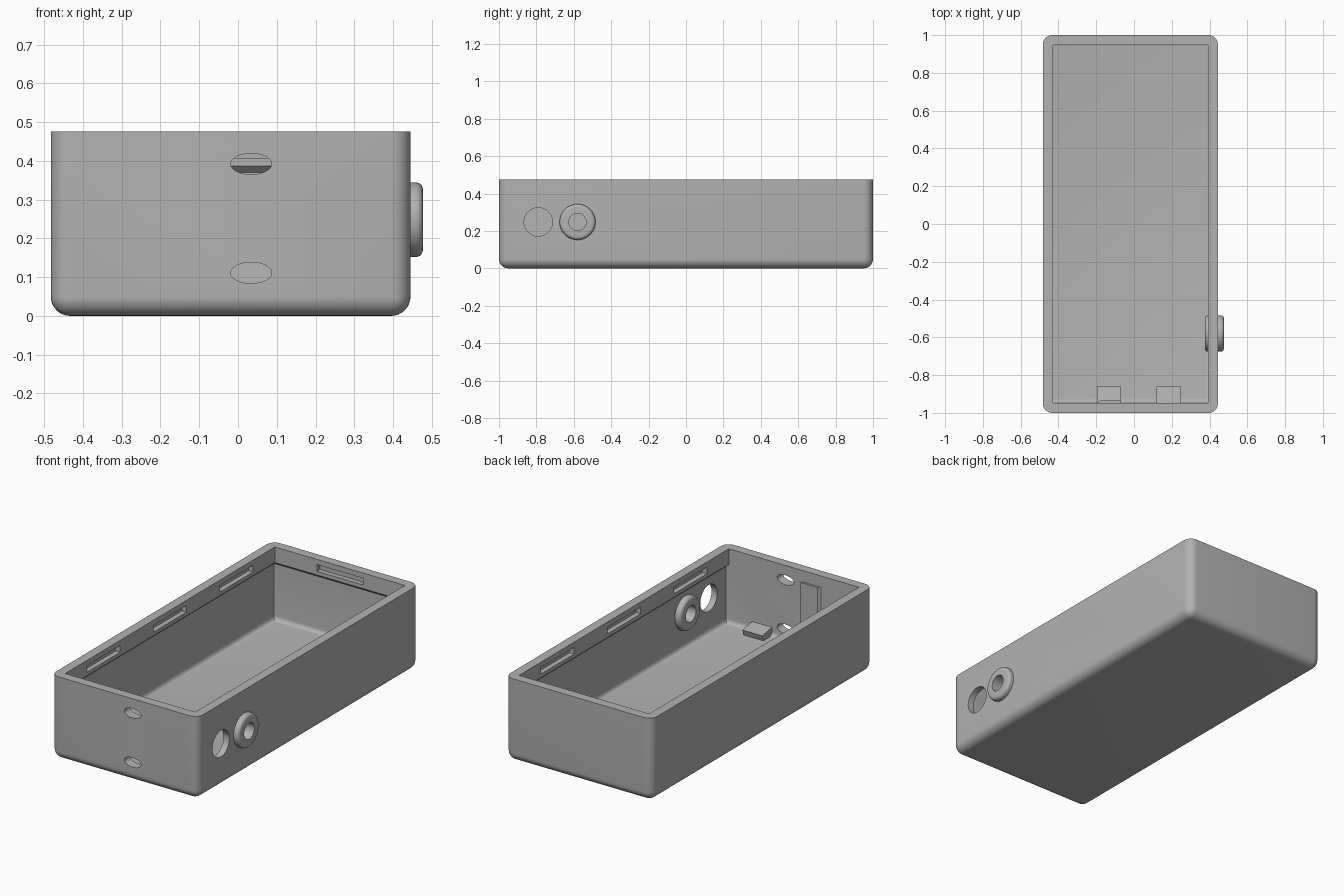
import bpy, bmesh, math
from mathutils import Matrix, Vector

if "Cube" in bpy.data.objects:
    bpy.data.objects.remove(bpy.data.objects["Cube"])

grey = bpy.data.materials.new("plain grey")
grey.diffuse_color = (0.45, 0.45, 0.45, 1)
grey.use_nodes = True
grey.node_tree.nodes["Principled BSDF"].inputs["Base Color"].default_value = grey.diffuse_color
CX, HW, TOP, FLOOR = -0.019, 0.464, 0.475, 0.05   # box centre x, half width, heights
FRONT = -0.947                                    # inner face of front wall


def add(name, bm):
    bmesh.ops.recalc_face_normals(bm, faces=bm.faces)
    me = bpy.data.meshes.new(name)
    bm.to_mesh(me)
    bm.free()
    ob = bpy.data.objects.new(name, me)
    bpy.context.collection.objects.link(ob)
    me.materials.append(grey)
    return ob


def box_bm(x0, x1, y0, y1, z0, z1):
    bm = bmesh.new()
    m = Matrix.Translation(((x0 + x1) / 2, (y0 + y1) / 2, (z0 + z1) / 2)) \
        @ Matrix.Diagonal((x1 - x0, y1 - y0, z1 - z0, 1))
    bmesh.ops.create_cube(bm, size=1, matrix=m)
    return bm


def cylinder(name, axis, centre, r1, r2, depth):
    """Elliptic cylinder along x or y; r1 is horizontal, r2 vertical."""
    bm = bmesh.new()
    rot = Matrix.Rotation(math.pi / 2, 4, 'X')
    if axis == 'X':
        rot = Matrix.Rotation(math.pi / 2, 4, 'Z') @ rot
    m = Matrix.Translation(centre) @ rot @ Matrix.Diagonal((r1, r2, depth, 1))
    bmesh.ops.create_cone(bm, cap_ends=True, segments=48, radius1=1, radius2=1,
                          depth=1, matrix=m)
    return add(name, bm)


def loft(rings):
    """Closed solid through rings of equal point count."""
    bm = bmesh.new()
    vs = [[bm.verts.new(p) for p in r] for r in rings]
    n = len(vs[0])
    for a, b in zip(vs, vs[1:]):
        for i in range(n):
            bm.faces.new((a[i], a[(i + 1) % n], b[(i + 1) % n], b[i]))
    bm.faces.new(vs[0])
    bm.faces.new(vs[-1])
    return bm


def smooth(ob):
    bpy.ops.object.select_all(action='DESELECT')
    bpy.context.view_layer.objects.active = ob
    ob.select_set(True)
    bpy.ops.object.shade_smooth_by_angle(angle=math.radians(30))


# Outer body with rounded upright and bottom edges
bm = box_bm(CX - HW, CX + HW, -1, 1, 0, TOP)
edges = [e for e in bm.edges if not all(v.co.z > TOP - 0.01 for v in e.verts)]
bmesh.ops.bevel(bm, geom=edges, offset=0.05, segments=8, profile=0.5, affect='EDGES')
case = add("case", bm)

# Cavity: filleted floor, thin walls, thicker rim band with chamfered underside
cutters = []
THIN, BAND, R = 0.036, 0.053, 0.025
levels = []
for k in range(6):
    a = k / 5 * math.pi / 2
    levels.append((FLOOR + R * (1 - math.cos(a)), THIN + R * (1 - math.sin(a))))
levels += [(0.37, THIN), (0.386, BAND), (0.6, BAND)]
rings = []
for z, t in levels:
    f = FRONT + max(0, t - THIN) * (z < 0.2)
    x0, x1 = CX - HW + t, CX + HW - t
    rings.append([(x0, f, z), (x1, f, z), (x1, 1 - t, z), (x0, 1 - t, z)])
cutters.append(add("cavity_cutter", loft(rings)))

# Snap slots in the rim band: three per side, one at the back
DEEP = 0.028
for s in (-1, 1):
    xin = CX + s * (HW - BAND)
    for y in (-0.6, 0, 0.6):
        xa, xb = sorted((xin - s * 0.02, xin + s * DEEP))
        cutters.append(add("side_slot_cutter", box_bm(xa, xb, y - 0.15, y + 0.15, 0.407, 0.445)))
cutters.append(add("back_slot_cutter",
                   box_bm(CX - 0.145, CX + 0.145, 0.92, 1 - BAND + DEEP, 0.407, 0.445)))

# Oval openings in the front, round ones in the right wall
for z in (0.111, 0.392):
    cutters.append(cylinder("front_hole_cutter", 'Y', (0.034, -0.99, z), 0.053, 0.027, 0.2))
for y in (-0.79, -0.58):
    cutters.append(cylinder("side_hole_cutter", 'X', (0.43, y, 0.248), 0.076, 0.076, 0.2))

for c in cutters:
    mod = case.modifiers.new("cut", 'BOOLEAN')
    mod.operation = 'DIFFERENCE'
    mod.solver = 'EXACT'
    mod.object = c
bpy.context.view_layer.update()
cut_mesh = bpy.data.meshes.new_from_object(
    case.evaluated_get(bpy.context.evaluated_depsgraph_get()))
case.modifiers.clear()
case.data = cut_mesh
for c in cutters:
    bpy.data.objects.remove(c)
smooth(case)

# Grommet with rounded flanges, lathed round the x axis
prof = [(0.375, 0.046)]
for cx, a0 in ((0.393, 180), (0.459, 90)):
    prof += [(cx + 0.018 * math.cos(math.radians(a0 - k * 18)),
              0.078 + 0.018 * math.sin(math.radians(a0 - k * 18))) for k in range(6)]
    # neck passing through the wall
    if a0 == 180:
        prof += [(0.409, 0.096), (0.409, 0.0755), (0.445, 0.0755), (0.445, 0.096)]
prof.append((0.477, 0.046))
bm = bmesh.new()
N = 48
rows = [[bm.verts.new((x, -0.58 + r * math.cos(2 * math.pi * i / N),
                       0.248 + r * math.sin(2 * math.pi * i / N))) for i in range(N)]
        for x, r in prof]
for a, b in zip(rows, rows[1:] + rows[:1]):
    for i in range(N):
        j = (i + 1) % N
        bm.faces.new((a[i], a[j], b[j], b[i]))
bmesh.ops.remove_doubles(bm, verts=bm.verts, dist=1e-5)
smooth(add("grommet", bm))

# Two floor stops sloping down away from the front wall
for x0 in (-0.197, 0.12):
    sec = [(FRONT - 0.01, FLOOR - 0.01), (-0.875, FLOOR - 0.01), (-0.86, 0.083), (FRONT - 0.01, 0.1)]
    add("floor_stop", loft([[(x, y, z) for y, z in sec] for x in (x0, x0 + 0.125)]))

# Thin upright rib on the front wall with one slanted side
sec = [(-0.197, FRONT - 0.005), (-0.07, FRONT - 0.005), (-0.07, -0.935), (-0.177, -0.935)]
add("front_rib", loft([[(x, y, z) for x, y in sec] for z in (FLOOR - 0.01, 0.41)]))
